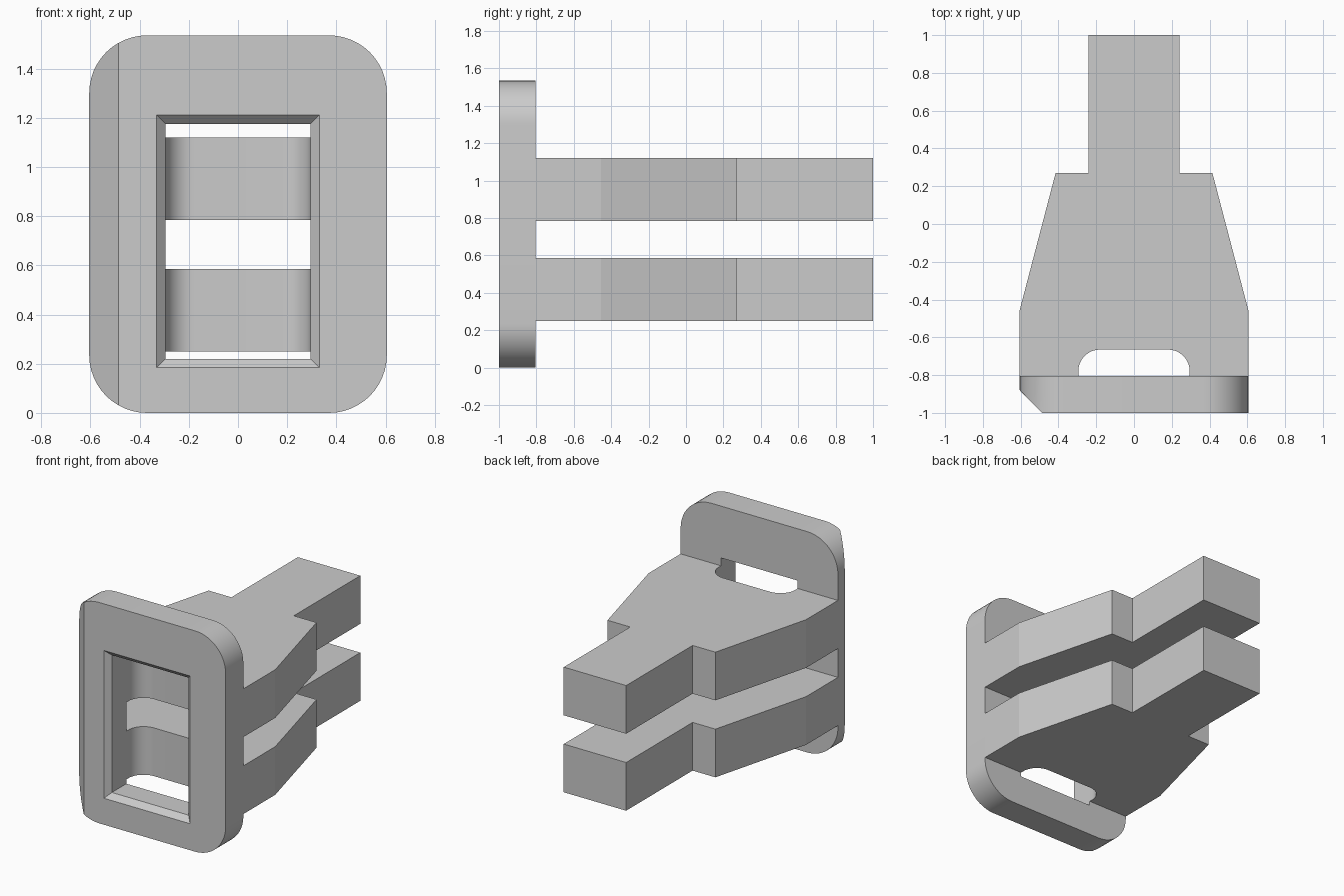
import bpy, bmesh, math
from mathutils import Vector

cube = bpy.data.objects.get("Cube")
if cube:
    bpy.data.objects.remove(cube, do_unlink=True)

grey = bpy.data.materials.new("plain grey")
GREY = (0.6, 0.6, 0.6, 1)
grey.use_nodes = True
grey.diffuse_color = GREY
grey.node_tree.nodes["Principled BSDF"].inputs["Base Color"].default_value = GREY


def arc(cx, cy, r, start, steps=12):
    """Quarter circle, counter-clockwise from the start angle in degrees."""
    angles = [math.radians(start + 90 * i / steps) for i in range(steps + 1)]
    return [(cx + r * math.cos(a), cy + r * math.sin(a)) for a in angles]


def loft(bm, rings):
    """Closed solid through matching rings of points."""
    rings = [[bm.verts.new(p) for p in ring] for ring in rings]
    for a, b in zip(rings, rings[1:]):
        for i in range(len(a)):
            j = (i + 1) % len(a)
            bm.faces.new((a[i], a[j], b[j], b[i]))
    bm.faces.new(rings[0])
    bm.faces.new(rings[-1])


def finish(name, bm):
    bmesh.ops.recalc_face_normals(bm, faces=bm.faces[:])
    mesh = bpy.data.meshes.new(name)
    bm.to_mesh(mesh)
    bm.free()
    mesh.materials.append(grey)
    obj = bpy.data.objects.new(name, mesh)
    bpy.context.collection.objects.link(obj)
    return obj


def smooth(obj):
    bpy.ops.object.select_all(action='DESELECT')
    obj.select_set(True)
    bpy.context.view_layer.objects.active = obj
    bpy.ops.object.shade_smooth_by_angle(angle=math.radians(14))


# Face plate: rounded rectangle with one chamfered front edge
W, H, R = 0.605, 1.535, 0.235
FRONT, BACK = -1.0, -0.805
outline = (arc(W - R, H - R, R, 0) + arc(R - W, H - R, R, 90)
           + arc(R - W, R, R, 180) + arc(W - R, R, R, 270))
bm = bmesh.new()
loft(bm, [[(x, y, z) for x, z in outline] for y in (FRONT, BACK)])
cut = bmesh.ops.bisect_plane(
    bm, geom=bm.verts[:] + bm.edges[:] + bm.faces[:], dist=1e-5,
    plane_co=Vector((-0.485, FRONT, 0)), plane_no=Vector((-1, -1, 0)),
    clear_outer=True)
rim = [e for e in cut["geom_cut"] if isinstance(e, bmesh.types.BMEdge)]
bmesh.ops.contextual_create(bm, geom=rim)
plate = finish("face_plate", bm)

# Window cutter: flared at the front, straight behind
LOW, HIGH, HALF, FLARE = 0.22, 1.175, 0.295, 0.036


def window(y, grow):
    x, lo, hi = HALF + grow, LOW - grow, HIGH + grow
    return [(-x, y, lo), (x, y, lo), (x, y, hi), (-x, y, hi)]


bm = bmesh.new()
loft(bm, [window(FRONT - FLARE, 2 * FLARE), window(FRONT + FLARE, 0),
          window(BACK + 0.1, 0)])
cutter = finish("window_cutter", bm)
cutter.hide_render = True
mod = plate.modifiers.new("window", 'BOOLEAN')
mod.operation = 'DIFFERENCE'
mod.solver = 'EXACT'
mod.object = cutter
bpy.context.view_layer.objects.active = plate
bpy.ops.object.modifier_apply(modifier=mod.name)
bpy.data.objects.remove(cutter, do_unlink=True)
smooth(plate)

# Two identical tapered arms with a rounded slot against the plate
SLOT_R, SLOT_END = 0.115, -0.665
right_half = ([(0.24, 1.0), (0.24, 0.27), (0.415, 0.27), (W, -0.455),
               (W, BACK), (HALF, BACK)]
              + arc(HALF - SLOT_R, SLOT_END - SLOT_R, SLOT_R, 0))
profile = right_half + [(-x, y) for x, y in reversed(right_half)]
for name, base in (("lower_arm", 0.25), ("upper_arm", 0.785)):
    bm = bmesh.new()
    loft(bm, [[(x, y, z) for x, y in profile] for z in (base, base + 0.335)])
    smooth(finish(name, bm))
